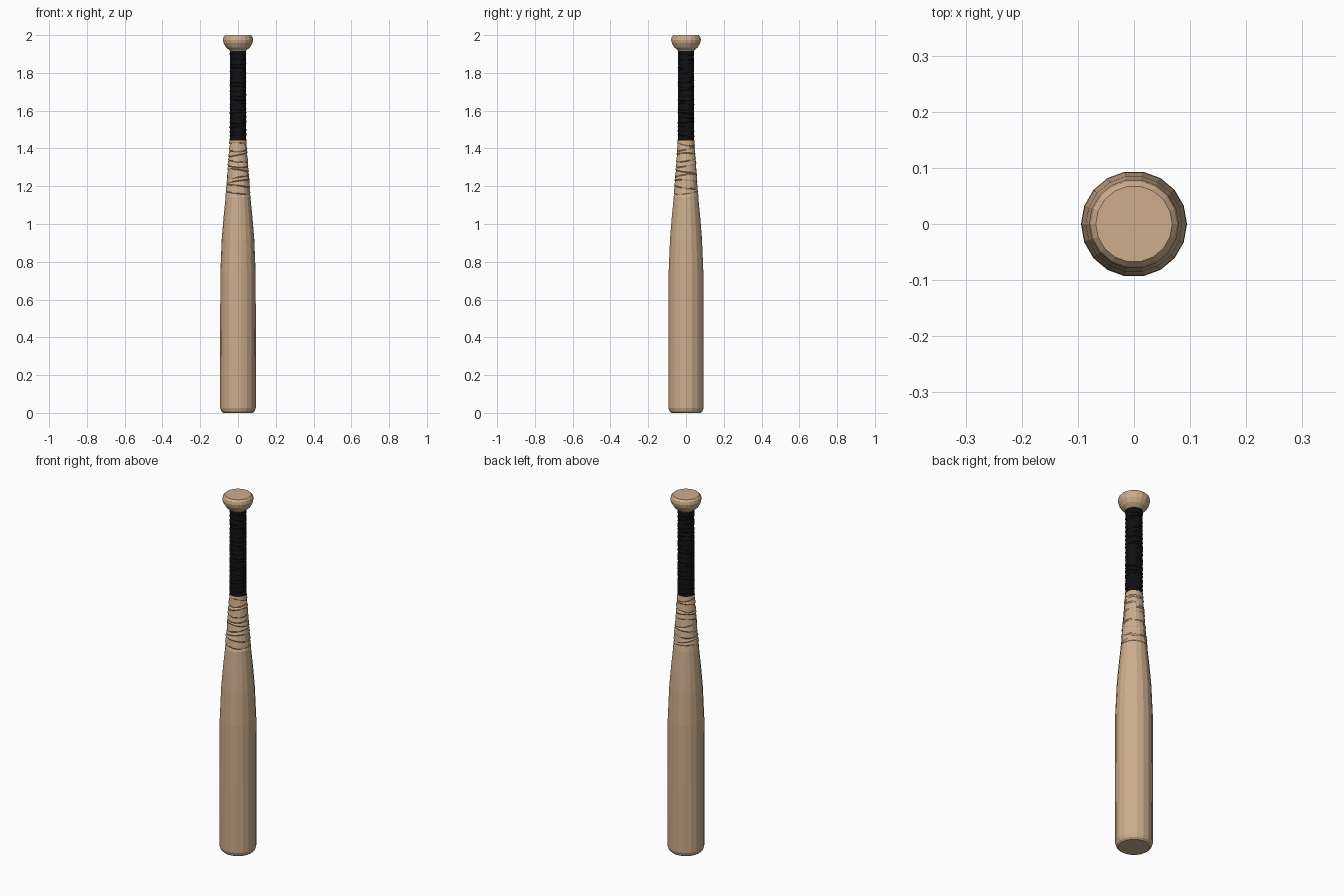
import bpy, math, random

if "Cube" in bpy.data.objects:
    bpy.data.objects.remove(bpy.data.objects["Cube"])

random.seed(4)
SIDES = 18


def material(name, rgb):
    m = bpy.data.materials.new(name)
    m.diffuse_color = (*rgb, 1)
    m.use_nodes = True
    m.node_tree.nodes["Principled BSDF"].inputs["Base Color"].default_value = m.diffuse_color
    return m


wood = material("light_wood", (0.61, 0.42, 0.265))
black = material("black_grip", (0.005, 0.005, 0.006))


def skin(name, rings, mat):
    """Join rings of points into a closed, flat-shaded solid."""
    n = SIDES
    verts = [p for ring in rings for p in ring]
    faces = [tuple(reversed(range(n)))]
    for k in range(len(rings) - 1):
        for i in range(n):
            j = (i + 1) % n
            faces.append((k * n + i, k * n + j, (k + 1) * n + j, (k + 1) * n + i))
    faces.append(tuple(range((len(rings) - 1) * n, len(rings) * n)))
    me = bpy.data.meshes.new(name)
    me.from_pydata(verts, [], faces)
    me.materials.append(mat)
    ob = bpy.data.objects.new(name, me)
    bpy.context.collection.objects.link(ob)
    return ob


def ring(r, z, tilt=0.0, phase=0.0, jitter=0.0, lo=0.0, hi=2.0):
    pts = []
    for i in range(SIDES):
        a = math.tau * i / SIDES
        rr = r + random.uniform(-jitter, jitter)
        zz = min(hi, max(lo, z + tilt * math.sin(a + phase)))
        pts.append((rr * math.cos(a), rr * math.sin(a), zz))
    return pts


def lathe(name, profile, mat):
    return skin(name, [ring(r, z) for r, z in profile], mat)


def wrap(name, z0, z1, r0, r1, turns, lip, tilt, jitter, mat):
    """Wound tape: tilted overlapping turns, each with a small raised edge."""
    def rad(z):
        return r0 + (r1 - r0) * (z - z0) / (z1 - z0)
    step = (z1 - z0) / turns
    rings = [ring(r0 - 0.006, z0), ring(r0 + lip, z0 + 0.003)]
    for t in range(1, turns):
        z = z0 + t * step
        phase = random.uniform(0, math.tau)
        for dz, dr in ((-0.1, -lip), (0.1, lip)):
            zz = z + dz * step
            rings.append(ring(rad(zz) + dr, zz, tilt, phase, jitter, z0 + 0.004, z1 - 0.004))
    rings += [ring(r1 + lip * 0.5, z1 - 0.003), ring(r1 - 0.006, z1)]
    return skin(name, rings, mat)


# Barrel, with rounded end and gentle taper
lathe("barrel", [(0.078, 0.0), (0.088, 0.008), (0.094, 0.025), (0.0945, 0.40),
                 (0.0935, 0.74), (0.086, 0.92), (0.077, 1.03), (0.065, 1.15)], wood)

# Wood-coloured wound section above the barrel
wrap("neck_wrap", 1.14, 1.45, 0.066, 0.043, 11, 0.0016, 0.010, 0.0014, wood)

# Black handle grip
wrap("handle_grip", 1.44, 1.92, 0.0435, 0.0425, 20, 0.0012, 0.005, 0.0006, black)

# Flared knob on top
lathe("knob", [(0.036, 1.90), (0.043, 1.918), (0.063, 1.935), (0.076, 1.957),
               (0.080, 1.975), (0.077, 1.99), (0.068, 2.0)], wood)
